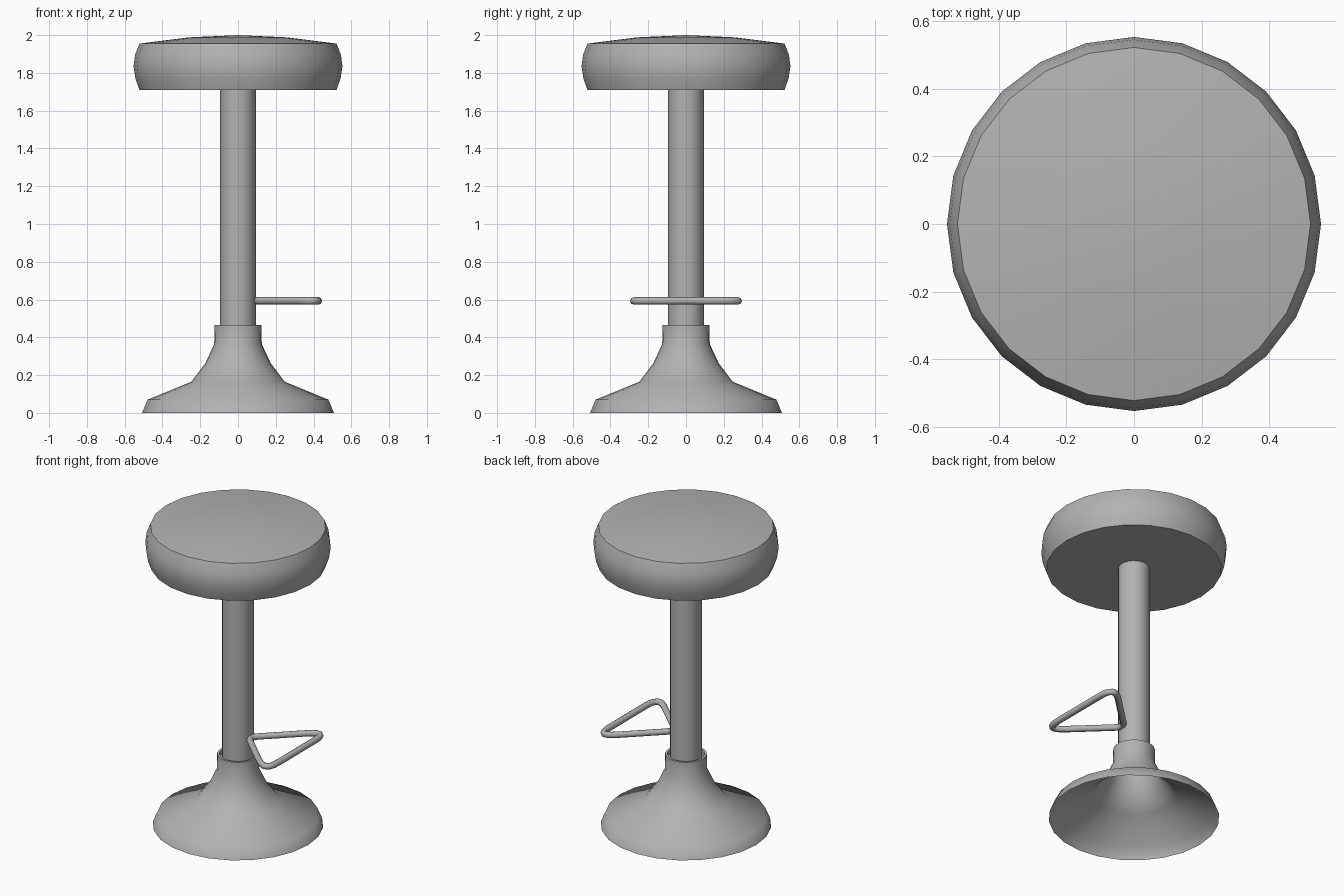
import bpy, bmesh, math
from mathutils import Vector

if "Cube" in bpy.data.objects:
    bpy.data.objects.remove(bpy.data.objects["Cube"])

SIDES = 24

# Mid grey for all parts
grey = bpy.data.materials.new("mid_grey")
grey.diffuse_color = (0.45, 0.45, 0.45, 1)
grey.use_nodes = True
grey.node_tree.nodes["Principled BSDF"].inputs["Base Color"].default_value = grey.diffuse_color


def lathe(name, profile):
    """Revolve (radius, z) points, listed bottom to top, around the z axis."""
    bm = bmesh.new()
    rings = []
    for r, z in profile:
        rings.append([bm.verts.new((r * math.cos(2 * math.pi * i / SIDES),
                                    r * math.sin(2 * math.pi * i / SIDES), z))
                      for i in range(SIDES)])
    for low, high in zip(rings, rings[1:]):
        for i in range(SIDES):
            j = (i + 1) % SIDES
            bm.faces.new((low[i], low[j], high[j], high[i]))
    bmesh.ops.remove_doubles(bm, verts=bm.verts[:], dist=1e-5)
    mesh = bpy.data.meshes.new(name)
    bm.to_mesh(mesh)
    bm.free()
    mesh.shade_smooth()
    mesh.set_sharp_from_angle(angle=math.radians(50))
    mesh.materials.append(grey)
    obj = bpy.data.objects.new(name, mesh)
    bpy.context.collection.objects.link(obj)
    return obj


def rounded_loop(corners, steps=6):
    """Closed path with each (x, y, trim) corner rounded."""
    points = []
    n = len(corners)
    for i in range(n):
        p = Vector(corners[i][:2])
        trim = corners[i][2]
        a = p + (Vector(corners[i - 1][:2]) - p).normalized() * trim
        b = p + (Vector(corners[(i + 1) % n][:2]) - p).normalized() * trim
        for s in range(steps + 1):
            t = s / steps
            points.append(a * (1 - t) ** 2 + p * 2 * t * (1 - t) + b * t ** 2)
    return points


# Cushioned seat with a shallow dome
lathe("seat", [(0, 1.71), (0.522, 1.71), (0.543, 1.77), (0.553, 1.835),
               (0.545, 1.895), (0.522, 1.955), (0.26, 1.988), (0, 2.0)])

# Column
lathe("column", [(0, 0.36), (0.094, 0.36), (0.094, 1.71)])

# Flared hollow base, its collar closing onto the column with a thin rim
lathe("base", [(0.508, 0), (0.479, 0.07), (0.247, 0.165), (0.172, 0.265),
               (0.126, 0.365), (0.124, 0.465), (0.11, 0.465), (0.108, 0.445),
               (0.094, 0.445)])

# Triangular tube footrest
curve = bpy.data.curves.new("footrest", 'CURVE')
curve.dimensions = '3D'
curve.bevel_depth = 0.02
curve.bevel_resolution = 2
curve.materials.append(grey)
path = rounded_loop([(0.075, 0, 0.06), (0.425, -0.335, 0.14), (0.425, 0.335, 0.14)])
spline = curve.splines.new('POLY')
spline.points.add(len(path) - 1)
for point, co in zip(spline.points, path):
    point.co = (co.x, co.y, 0.593, 1)
spline.use_cyclic_u = True
spline.use_smooth = True
footrest = bpy.data.objects.new("footrest", curve)
bpy.context.collection.objects.link(footrest)
